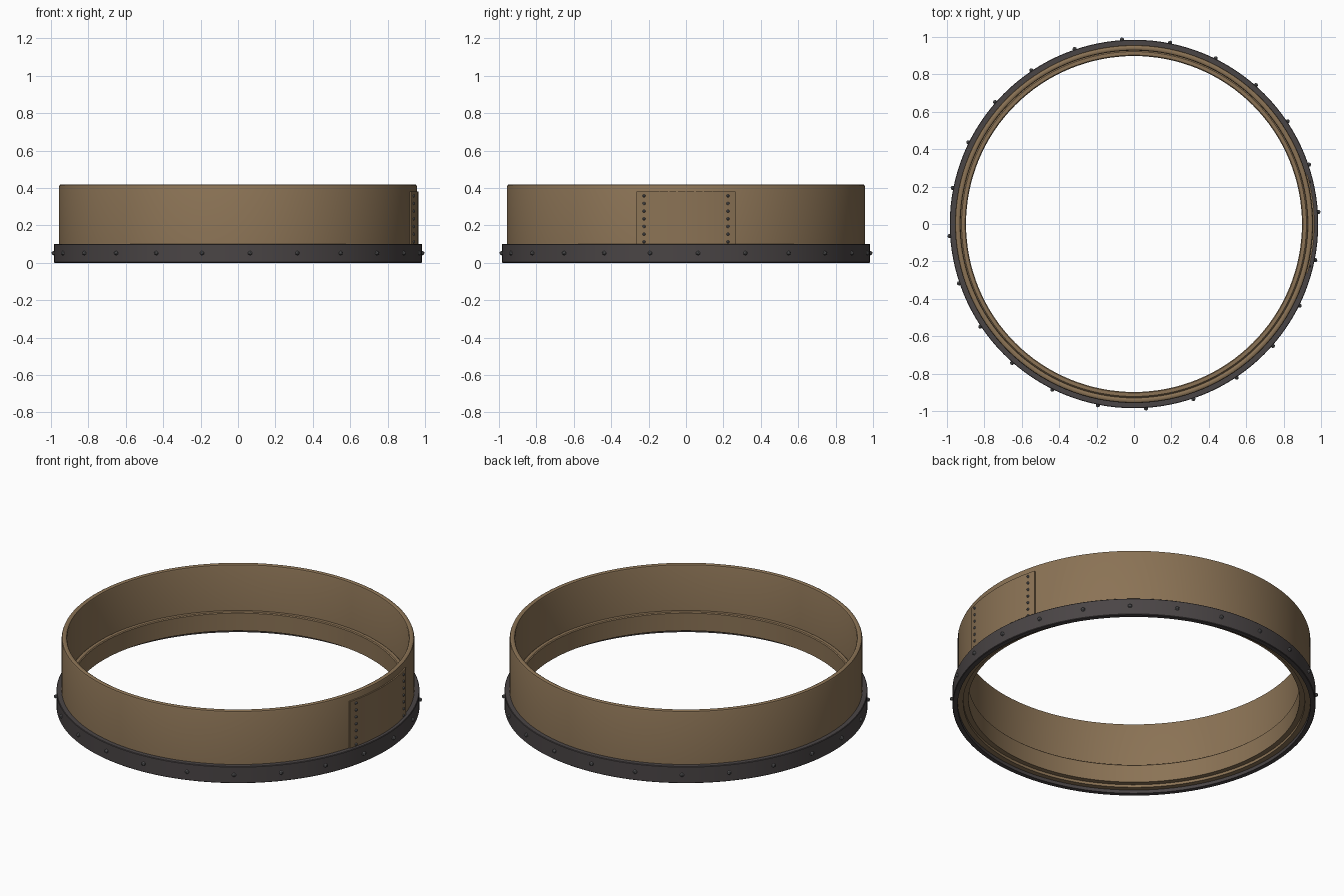
import bpy, bmesh, math
from mathutils import Matrix, Vector

if "Cube" in bpy.data.objects:
    bpy.data.objects.remove(bpy.data.objects["Cube"])


def material(name, rgb):
    m = bpy.data.materials.new(name)
    m.diffuse_color = (*rgb, 1)
    m.use_nodes = True
    m.node_tree.nodes["Principled BSDF"].inputs["Base Color"].default_value = m.diffuse_color
    return m


WOOD = material("warm wood", (0.258, 0.171, 0.091))
IRON = material("dark iron", (0.068, 0.059, 0.060))
STEEL = material("rivet grey", (0.14, 0.14, 0.145))


def finish(name, bm, mat, smooth=True):
    bmesh.ops.recalc_face_normals(bm, faces=bm.faces)
    me = bpy.data.meshes.new(name)
    bm.to_mesh(me)
    bm.free()
    me.materials.append(mat)
    ob = bpy.data.objects.new(name, me)
    bpy.context.collection.objects.link(ob)
    if smooth:
        bpy.ops.object.select_all(action='DESELECT')
        ob.select_set(True)
        bpy.context.view_layer.objects.active = ob
        bpy.ops.object.shade_smooth_by_angle(angle=math.radians(35))
    return ob


def lathe(name, profile, mat, start=0.0, sweep=math.tau, steps=128):
    """Sweep a closed (radius, z) profile around z, capped if not a full turn."""
    bm = bmesh.new()
    full = sweep >= math.tau - 1e-6
    rings = []
    for i in range(steps if full else steps + 1):
        a = start + sweep * i / steps
        rings.append([bm.verts.new((r * math.cos(a), r * math.sin(a), z)) for r, z in profile])
    n = len(profile)
    for i in range(steps):
        p, q = rings[i], rings[(i + 1) % len(rings)]
        for j in range(n):
            k = (j + 1) % n
            bm.faces.new((p[j], p[k], q[k], q[j]))
    if not full:
        bm.faces.new(rings[0])
        bm.faces.new(rings[-1])
    return finish(name, bm, mat)


def studs(name, places, size, mat):
    """Small faceted beads at (radius, angle, z)."""
    bm = bmesh.new()
    for r, a, z in places:
        spot = Vector((r * math.cos(a), r * math.sin(a), z))
        bmesh.ops.create_icosphere(bm, subdivisions=1, radius=size,
                                   matrix=Matrix.Translation(spot) @ Matrix.Rotation(a, 4, 'Z'))
    return finish(name, bm, mat, smooth=False)


# Bent wooden wall with rounded top rim
lathe("wooden_wall", [(0.957, 0.02), (0.957, 0.408), (0.954, 0.416), (0.947, 0.42),
                      (0.937, 0.42), (0.930, 0.416), (0.927, 0.408), (0.927, 0.02)], WOOD)

# Inner reinforcing ring forming a ledge
lathe("inner_ring", [(0.927, 0.036), (0.927, 0.141), (0.922, 0.146), (0.903, 0.146),
                     (0.898, 0.141), (0.898, 0.036)], WOOD)

# Iron hoop around the base
lathe("iron_hoop", [(0.957, 0.0), (0.982, 0.0), (0.985, 0.003), (0.985, 0.097),
                    (0.982, 0.10), (0.957, 0.10)], IRON)

# Overlapping seam plate on the right side
half = math.asin(0.265 / 0.965)
lathe("seam_plate", [(0.955, 0.04), (0.965, 0.04), (0.965, 0.38), (0.955, 0.38)],
      WOOD, -half, 2 * half, 16)

# Hoop studs
studs("hoop_studs", [(0.988, math.radians(3.75 + 15 * i), 0.052) for i in range(24)],
      0.0125, STEEL)

# Two rows of seam rivets
seam = math.asin(0.225 / 0.967)
studs("seam_rivets", [(0.965, s * seam, 0.112 + 0.041 * i) for s in (-1, 1) for i in range(7)],
      0.009, STEEL)
